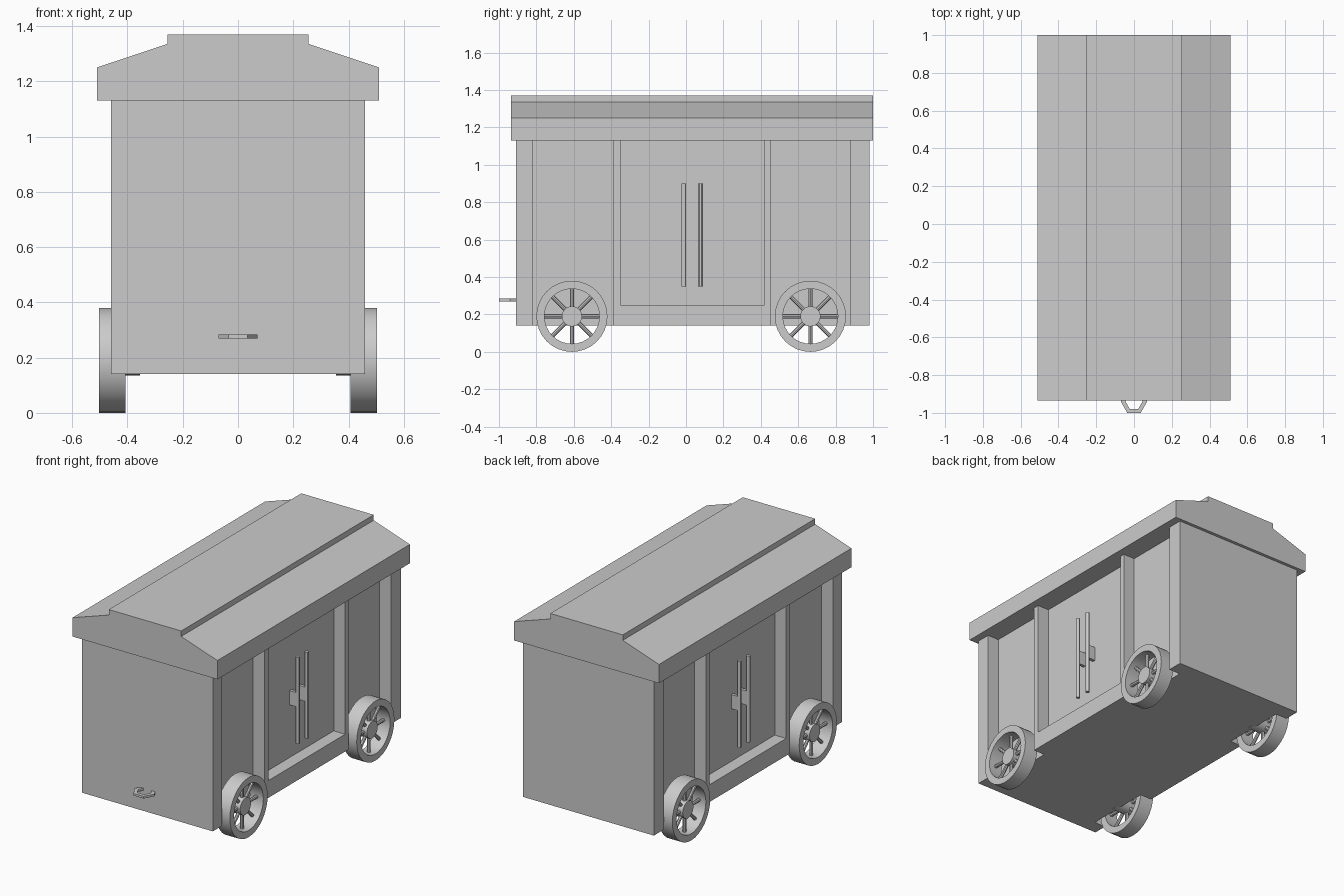
import bpy, bmesh
from math import sin, cos, pi, radians
from mathutils import Matrix, Vector

if "Cube" in bpy.data.objects:
    bpy.data.objects.remove(bpy.data.objects["Cube"])


def finish(name, bm, smooth=False):
    bmesh.ops.recalc_face_normals(bm, faces=bm.faces)
    me = bpy.data.meshes.new(name)
    bm.to_mesh(me)
    bm.free()
    ob = bpy.data.objects.new(name, me)
    bpy.context.collection.objects.link(ob)
    if smooth:
        bpy.ops.object.select_all(action='DESELECT')
        ob.select_set(True)
        bpy.context.view_layer.objects.active = ob
        bpy.ops.object.shade_smooth_by_angle(angle=radians(30))
    return ob


def box(name, x0, x1, y0, y1, z0, z1):
    bm = bmesh.new()
    bmesh.ops.create_cube(bm, size=1)
    bmesh.ops.scale(bm, vec=(x1 - x0, y1 - y0, z1 - z0), verts=bm.verts)
    bmesh.ops.translate(bm, vec=((x0 + x1) / 2, (y0 + y1) / 2, (z0 + z1) / 2), verts=bm.verts)
    return finish(name, bm)


def prism(name, points, direction):
    bm = bmesh.new()
    face = bm.faces.new([bm.verts.new(p) for p in points])
    ext = bmesh.ops.extrude_face_region(bm, geom=[face])
    bmesh.ops.translate(bm, vec=direction,
                        verts=[v for v in ext['geom'] if isinstance(v, bmesh.types.BMVert)])
    return finish(name, bm)


def rod(name, a, b, r, sides):
    a, b = Vector(a), Vector(b)
    d = b - a
    m = Matrix.Translation((a + b) / 2) @ d.to_track_quat('Z', 'Y').to_matrix().to_4x4()
    bm = bmesh.new()
    bmesh.ops.create_cone(bm, cap_ends=True, segments=sides, radius1=r, radius2=r,
                          depth=d.length, matrix=m)
    return finish(name, bm, True)


def ring(name, r_out, r_in, depth, sides, matrix, smooth):
    """Flat ring with a rectangular section, around local z."""
    bm = bmesh.new()
    section = [(r_out, -depth / 2), (r_out, depth / 2), (r_in, depth / 2), (r_in, -depth / 2)]
    loops = [[bm.verts.new((r * cos(2 * pi * i / sides), r * sin(2 * pi * i / sides), z))
              for r, z in section] for i in range(sides)]
    for i in range(sides):
        p, q = loops[i], loops[(i + 1) % sides]
        for j in range(4):
            k = (j + 1) % 4
            bm.faces.new((p[j], q[j], q[k], p[k]))
    bm.transform(matrix)
    return finish(name, bm, smooth)


WALL, OUT, Z0, Z1 = 0.38, 0.46, 0.14, 1.13

# Body core and thick end walls
box("body_core", -WALL, WALL, -0.82, 0.88, Z0, Z1)
box("front_wall", -OUT, OUT, -0.91, -0.82, Z0, Z1)
box("back_wall", -OUT, OUT, 0.88, 0.98, Z0, Z1)

# Roof with raised centre
half = [(0.51, Z1), (0.51, 1.25), (0.255, 1.335), (0.255, 1.37)]
profile = half + [(-x, z) for x, z in reversed(half)]
prism("roof", [(x, -0.935, z) for x, z in profile], (0, 1.935, 0))

# Hexagonal tow ring set into the front wall
ring("tow_ring", 0.07, 0.045, 0.014, 6, Matrix.Translation((0, -0.94, 0.277)), False)

for s, side in ((1, "right"), (-1, "left")):
    def side_box(name, a, b, *rest):
        return box(f"{side}_{name}", min(s * a, s * b), max(s * a, s * b), *rest)

    # Door posts and step
    side_box("front_post", WALL, OUT, -0.39, -0.35, Z0, Z1)
    side_box("back_post", WALL, OUT, 0.42, 0.455, Z0, Z1)
    side_box("step", WALL, OUT, -0.35, 0.42, Z0, 0.25)

    # Door handles on brackets
    for y in (-0.0125, 0.0775):
        rod(f"{side}_door_handle", (s * 0.43, y, 0.35), (s * 0.43, y, 0.90), 0.0125, 12)
        side_box("handle_bracket", WALL, 0.425, y - 0.01, y + 0.01, 0.585, 0.675)

    # Spoked wheels
    for y in (-0.61, 0.665):
        c = Vector((s * 0.455, y, 0.19))
        ring(f"{side}_wheel_rim", 0.19, 0.147, 0.095, 32,
             Matrix.Translation(c) @ Matrix.Rotation(pi / 2, 4, 'Y'), True)
        rod(f"{side}_wheel_hub", (s * 0.355, y, 0.19), (s * 0.48, y, 0.19), 0.054, 24)
        for i in range(8):
            d = Vector((0, cos(i * pi / 4), sin(i * pi / 4)))
            rod(f"{side}_wheel_spoke", c + d * 0.045, c + d * 0.152, 0.011, 8)
